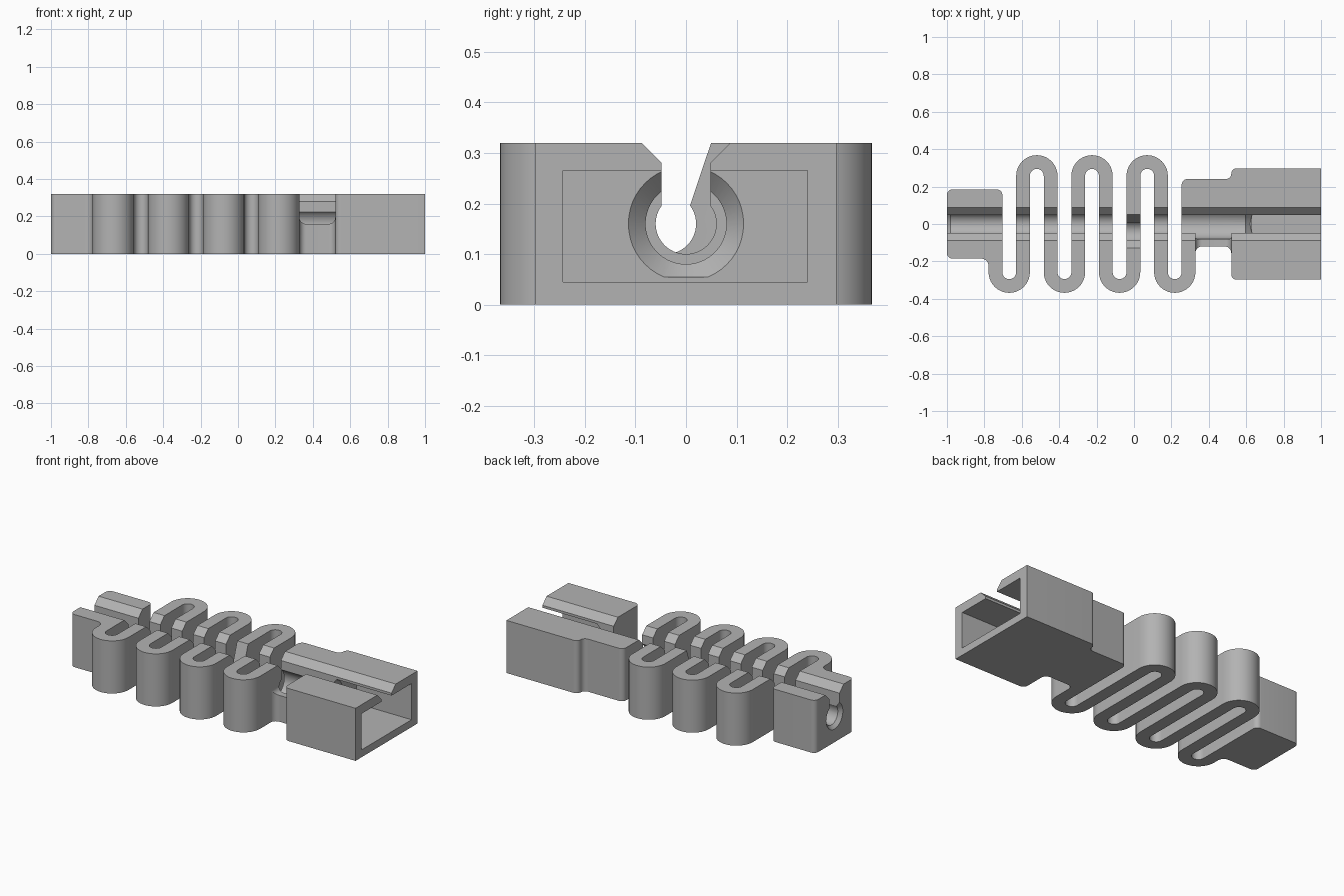
import bpy, bmesh, math
from mathutils import Vector

if "Cube" in bpy.data.objects:
    bpy.data.objects.remove(bpy.data.objects["Cube"])

grey = bpy.data.materials.new("plain grey")
grey.use_nodes = True
grey.diffuse_color = (0.45, 0.45, 0.45, 1)
grey.node_tree.nodes["Principled BSDF"].inputs["Base Color"].default_value = grey.diffuse_color

HEIGHT, AXIS_Z = 0.32, 0.16


def add_object(name, bm):
    bmesh.ops.recalc_face_normals(bm, faces=bm.faces)
    mesh = bpy.data.meshes.new(name)
    bm.to_mesh(mesh)
    bm.free()
    mesh.materials.append(grey)
    obj = bpy.data.objects.new(name, mesh)
    bpy.context.collection.objects.link(obj)
    return obj


def rounded(corners, steps=10):
    """Polygon with a fillet radius (third value) at each corner."""
    out = []
    for i, (x, y, r) in enumerate(corners):
        p = Vector((x, y))
        a = (Vector(corners[i - 1][:2]) - p).normalized()
        b = (Vector(corners[(i + 1) % len(corners)][:2]) - p).normalized()
        arc = [p]
        if r:
            centre = p + (a + b) * r
            arc = [centre - b * r * math.cos(t) - a * r * math.sin(t)
                   for t in (math.pi / 2 * k / steps for k in range(steps + 1))]
        for q in arc:
            if not out or (q - out[-1]).length > 1e-4:
                out.append(q)
    return out


def prism(name, points, start, end, place):
    """Extrude a flat profile; place maps (u, v, depth) to x, y, z."""
    bm = bmesh.new()
    verts = [bm.verts.new(place(p[0], p[1], start)) for p in points]
    face = bm.faces.new(verts)
    extruded = bmesh.ops.extrude_face_region(bm, geom=[face])["geom"]
    shift = Vector(place(0, 0, end)) - Vector(place(0, 0, start))
    bmesh.ops.translate(bm, vec=shift,
                        verts=[g for g in extruded if isinstance(g, bmesh.types.BMVert)])
    return add_object(name, bm)


def along_x(u, v, d): return (d, u, v)
def along_y(u, v, d): return (u, d, v)
def along_z(u, v, d): return (u, v, d)


# Plan outline: end block, serpentine spring, socket block
inner, outer, pitch, reach = 0.037, 0.1105, 0.1475, 0.368
tip = reach - (outer - inner)
lows = [-0.667 + 2 * pitch * i for i in range(4)]
highs = [x + pitch for x in lows[:3]]
leg = lows[3] + outer

outline = [(-1, -0.185, 0.03), (lows[0] - outer, -0.185, 0.04)]
for i, x in enumerate(lows):
    outline += [(x - outer, -reach, outer), (x + outer, -reach, outer)] 
    if i < 3:
        outline += [(highs[i] - inner, tip, inner), (highs[i] + inner, tip, inner)]
outline += [(leg, -0.12, 0.035), (0.52, -0.12, 0.035), (0.52, -0.298, 0.03),
            (1, -0.298, 0), (1, 0.298, 0), (0.52, 0.298, 0.029), (0.52, 0.24, 0.029),
            (lows[3] + inner, 0.24, 0.03)]
for i in (3, 2, 1, 0):
    outline += [(lows[i] + inner, -tip, inner), (lows[i] - inner, -tip, inner)]
    if i:
        x = highs[i - 1]
        outline += [(x + outer, reach, outer), (x - outer, reach, outer)]
outline += [(lows[0] - inner, 0.185, 0.03), (-1, 0.185, 0.03)]
body = prism("spring_clip_body", rounded(outline), 0, HEIGHT, along_z)


# Round channel with an open slot and flared lips
def channel(name, radius, start, end, offset=0, slanted=False):
    half = 0.048
    a = math.asin(half / radius)
    n = 40
    pts = []
    for k in range(n + 1):
        t = a + (2 * math.pi - 2 * a) * k / n
        pts.append((radius * math.sin(t), AXIS_Z + radius * math.cos(t)))
    pts += [(-half, 0.28), (-0.128, 0.36)]
    pts += [(0.103, 0.36)] if slanted else [(0.128, 0.36), (half, 0.28)]
    return prism(name, [(y + offset, z) for y, z in pts], start, end, along_x)


# Tapered channel mouth, optionally flattened below
def mouth(name, r_left, r_right, left, right, floor=0):
    bm = bmesh.new()
    bmesh.ops.create_cone(bm, cap_ends=True, segments=48, radius1=r_left,
                          radius2=r_right, depth=right - left)
    for v in bm.verts:
        v.co = ((left + right) / 2 + v.co.z, v.co.y, AXIS_Z + v.co.x)
    cut = bmesh.ops.bisect_plane(bm, geom=bm.verts[:] + bm.edges[:] + bm.faces[:],
                                 plane_co=(0, 0, floor), plane_no=(0, 0, 1),
                                 clear_inner=True)
    rim = [g for g in cut["geom_cut"] if isinstance(g, bmesh.types.BMEdge)]
    if rim:
        bmesh.ops.holes_fill(bm, edges=[e for e in bm.edges if e.is_boundary])
    return add_object(name, bm)


def rectangle(x0, x1, z0, z1):
    return [(x0, z0), (x1, z0), (x1, z1), (x0, z1)]


window = rounded([(leg, AXIS_Z, 0.035), (0.52, AXIS_Z, 0.035), (0.52, 0.4, 0), (leg, 0.4, 0)])
cutters = [
    channel("channel_left", 0.06, -1.1, -0.08),
    channel("channel_offset", 0.06, -0.08, 0.07, -0.04, True),
    channel("channel_middle", 0.06, 0.07, 0.215),
    channel("channel_right", 0.08, 0.215, 0.61),
    channel("socket_slot", 0.06, 0.60, 1.1),
    mouth("left_mouth", 0.085, 0.055, -1.005, -0.975),
    mouth("socket_mouth", 0.079, 0.118, 0.595, 0.634, 0.055),
    prism("socket_cavity", rectangle(-0.243, 0.24, 0.045, 0.265), 0.63, 1.1, along_x),
    prism("side_window", window, -0.45, 0, along_y),
]

# Carve the body and tidy up
bpy.context.view_layer.objects.active = body
for cutter in cutters:
    cutter.hide_render = True
    mod = body.modifiers.new(cutter.name, "BOOLEAN")
    mod.operation, mod.solver, mod.object = "DIFFERENCE", "EXACT", cutter
    bpy.ops.object.modifier_apply(modifier=mod.name)
for cutter in cutters:
    bpy.data.objects.remove(cutter)

for obj in bpy.context.selected_objects:
    obj.select_set(False)
body.select_set(True)
bpy.ops.object.shade_smooth_by_angle(angle=math.radians(30))
